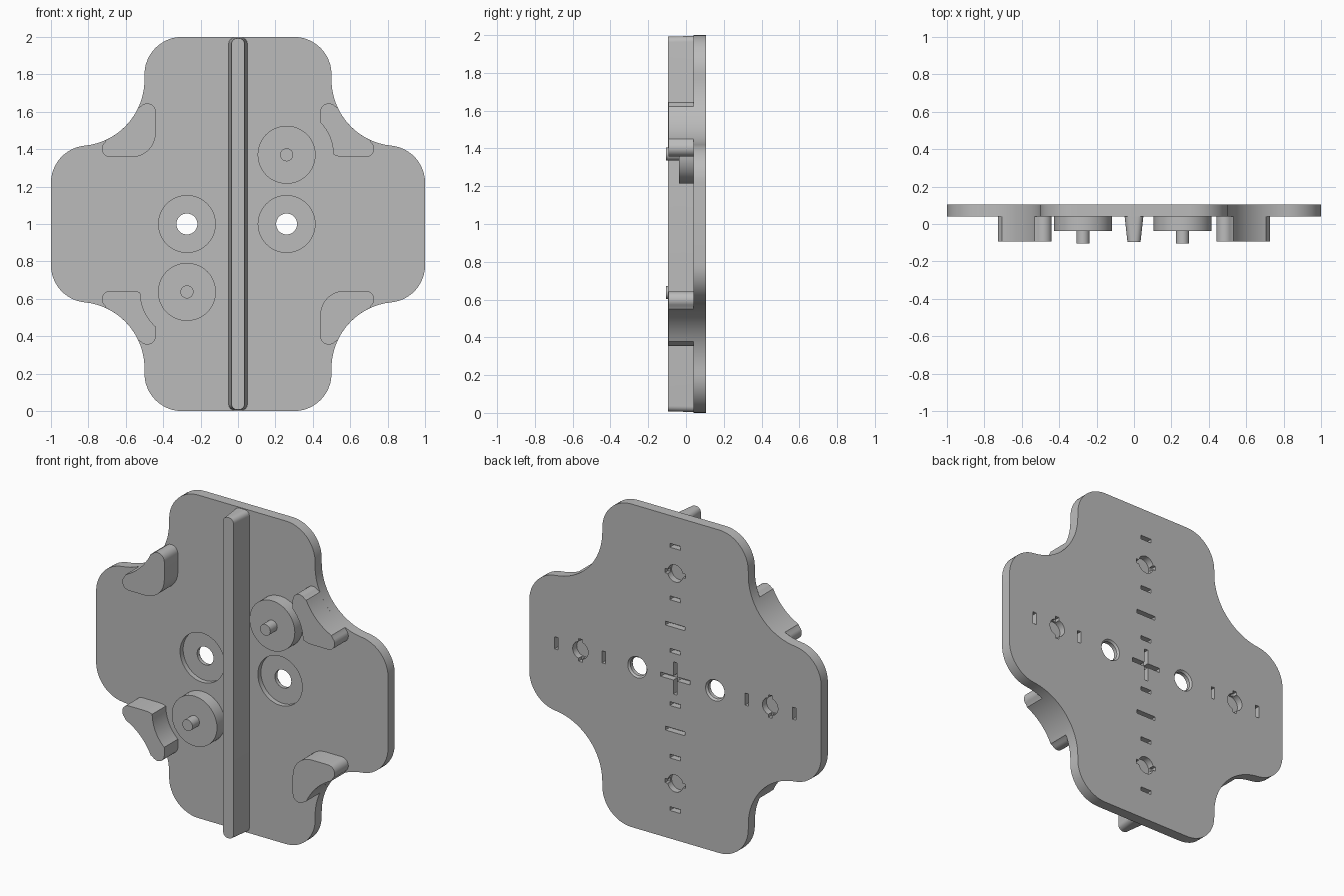
import bpy
import bmesh
from math import cos, sin, radians, atan2, degrees

if "Cube" in bpy.data.objects:
    bpy.data.objects.remove(bpy.data.objects["Cube"])

grey = bpy.data.materials.new("plain grey")
grey.use_nodes = True
grey.diffuse_color = (0.5, 0.5, 0.5, 1)
grey.node_tree.nodes["Principled BSDF"].inputs["Base Color"].default_value = (0.5, 0.5, 0.5, 1)

FRONT, BACK = 0.04, 0.105      # faces of the plate along y
MID = 1.0                      # height of the plate centre


def arc(cx, cz, r, a0, a1, n=12):
    """Points on an arc in the xz plane, angles in degrees."""
    angles = [radians(a0 + (a1 - a0) * i / n) for i in range(n + 1)]
    return [(cx + r * cos(a), cz + r * sin(a)) for a in angles]


def circle(cx, cz, r, n=48):
    return arc(cx, cz, r, 0, 360, n)[:-1]


def rounded_rect(cx, cz, w, h, r):
    pts = []
    for a, sx, sz in ((0, 1, 1), (90, -1, 1), (180, -1, -1), (270, 1, -1)):
        pts += arc(cx + sx * (w / 2 - r), cz + sz * (h / 2 - r), r, a, a + 90, 6)
    return pts


def rect(cx, cz, w, h):
    return [(cx + sx * w / 2, cz + sz * h / 2) for sx, sz in ((-1, -1), (1, -1), (1, 1), (-1, 1))]


def prism(name, pts, y0, y1, end_pts=None):
    """Extrude an xz outline from y0 to y1, optionally changing to end_pts."""
    bm = bmesh.new()
    a = [bm.verts.new((x, y0, z)) for x, z in pts]
    b = [bm.verts.new((x, y1, z)) for x, z in (end_pts or pts)]
    bm.faces.new(a)
    bm.faces.new(b[::-1])
    for i in range(len(a)):
        j = (i + 1) % len(a)
        bm.faces.new((a[i], b[i], b[j], a[j]))
    bmesh.ops.recalc_face_normals(bm, faces=bm.faces)
    mesh = bpy.data.meshes.new(name)
    bm.to_mesh(mesh)
    bm.free()
    mesh.materials.append(grey)
    obj = bpy.data.objects.new(name, mesh)
    bpy.context.collection.objects.link(obj)
    return obj


def cut(obj, cutters):
    """Subtract the cutters for good and remove them."""
    for c in cutters:
        m = obj.modifiers.new("cut", 'BOOLEAN')
        m.operation, m.solver, m.object = 'DIFFERENCE', 'EXACT', c
    bpy.context.view_layer.update()
    ev = obj.evaluated_get(bpy.context.evaluated_depsgraph_get())
    mesh = bpy.data.meshes.new_from_object(ev)
    obj.modifiers.clear()
    obj.data = mesh
    for c in cutters:
        bpy.data.objects.remove(c)


# Plate outline: one quarter, mirrored round
BX, BZ, BR = 0.855, 0.772, 0.355          # concave side bite
slope = degrees(atan2(0.552, 0.055))
quarter = (arc(0.8, 0.22, 0.2, 0, slope)
           + arc(BX, BZ, BR, 180 + slope, 180, 20)[1:]
           + arc(0.3, 0.8, 0.2, 0, 90))
half = quarter + [(-x, z) for x, z in reversed(quarter)]
outline = half + [(x, -z) for x, z in reversed(half)]
plate = prism("base_plate", [(x, MID + z) for x, z in outline], FRONT, BACK)

cutters = []


def pocket(pts, depth=0.04):
    cutters.append(prism("pocket_cutter", pts, BACK - depth, BACK + 0.02))


# Round recesses with through holes, slightly flared at the back
LEFT_X, RIGHT_X = 0.26, -0.273
for x in (LEFT_X, RIGHT_X):
    cutters.append(prism("recess_cutter", circle(x, MID, 0.152), FRONT - 0.02, FRONT + 0.03))
    cutters.append(prism("hole_cutter", circle(x, MID, 0.056), 0, 0.15))
    cutters.append(prism("flare_cutter", circle(x, MID, 0.056), BACK - 0.012, BACK + 0.002,
                         circle(x, MID, 0.067)))

# Slots and keyed sockets on the back
for s in (-1, 1):
    for d in (0.165, 0.49, 0.815):
        pocket(rect(0, MID + s * d, 0.075, 0.024))
        if d > 0.4:
            pocket(rect(s * d, MID, 0.024, 0.075))
    pocket(rect(0, MID + s * 0.325, 0.135, 0.024))
    pocket(circle(0, MID + s * 0.65, 0.053))
    pocket(rect(0, MID + s * 0.65, 0.14, 0.026), 0.03)
    pocket(circle(s * 0.65, MID, 0.053))
    pocket(rect(s * 0.65, MID, 0.026, 0.14), 0.03)
pocket(rect(0, MID, 0.2, 0.026))
pocket(rect(0, MID, 0.026, 0.2), 0.039)
cut(plate, cutters)

# Tapered centre rib
prism("centre_rib", rounded_rect(0, MID, 0.1, 1.99, 0.03), FRONT + 0.001, -0.095,
      rounded_rect(0, MID, 0.07, 1.985, 0.03))

# Raised bosses with pegs
bosses = (("left", LEFT_X, 1.37), ("right", RIGHT_X, 0.637))
for side, x, z in bosses:
    prism(side + "_boss", circle(x, z, 0.155), FRONT + 0.001, -0.037)
    prism(side + "_peg", circle(x, z, 0.035, 24), -0.036, -0.105)

# Corner guides hugging the bites; (u, v) run from the bite centre inwards
tip = degrees(atan2(0.172, 0.37))
guide = (arc(0, 0, BR, tip, 90 - tip, 20)
         + arc(0.172, 0.37, 0.045, 270 - tip, 90, 10)[1:]
         + arc(0.285, 0.285, 0.13, 90, 0)
         + arc(0.37, 0.172, 0.045, 0, -180 + tip, 10)[:-1])
for side, sx in (("left", 1), ("right", -1)):
    for level, sz in (("upper", 1), ("lower", -1)):
        pts = [(sx * (BX - u), MID + sz * (BZ - v)) for u, v in guide]
        g = prism(f"{level}_{side}_guide", pts, FRONT + 0.001, -0.093)
        # clearance round the neighbouring boss
        if sx == sz:
            x, z = bosses[0 if sx > 0 else 1][1:]
            cut(g, [prism("clearance_cutter", circle(x, z, 0.25, 64), -0.2, 0.2)])

# Smooth the curved walls, keep the edges crisp
bpy.ops.object.select_all(action='DESELECT')
for o in bpy.context.collection.objects:
    if o.type == 'MESH' and o.data.materials and o.data.materials[0] == grey:
        o.select_set(True)
bpy.context.view_layer.objects.active = plate
bpy.ops.object.shade_smooth_by_angle(angle=radians(30))
